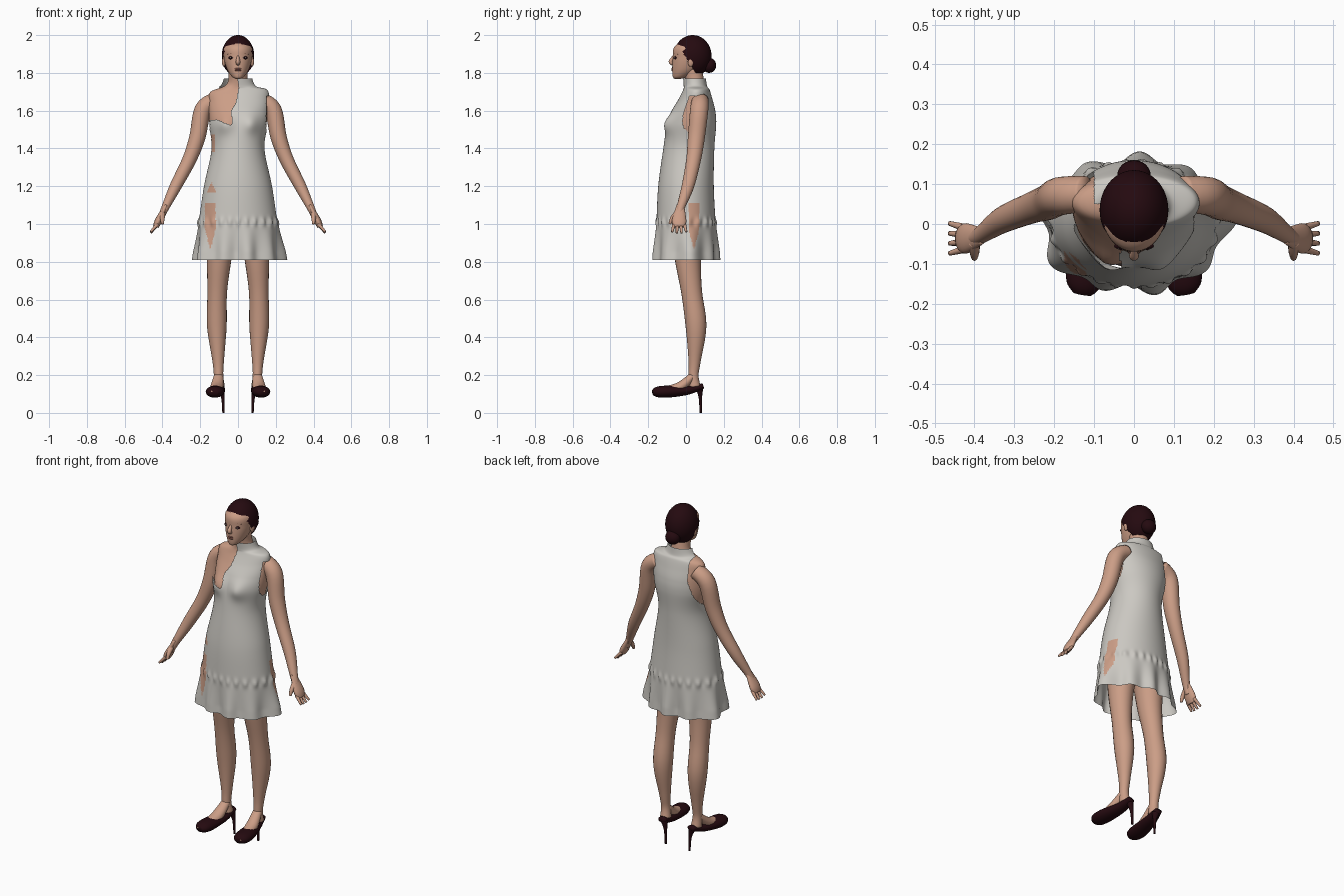
import bpy, bmesh
from math import sin, cos, pi, exp, atan2
from mathutils import Vector

cube = bpy.data.objects.get("Cube")
if cube:
    bpy.data.objects.remove(cube)


def material(name, red, green, blue):
    mat = bpy.data.materials.new(name)
    mat.use_nodes = True
    mat.diffuse_color = (red, green, blue, 1)
    shader = mat.node_tree.nodes["Principled BSDF"]
    shader.inputs["Base Color"].default_value = mat.diffuse_color
    return mat


SKIN = material("skin", .6, .34, .24)
CLOTH = material("off white cloth", .6, .58, .54)
DARK = material("dark hair and leather", .018, .003, .005)
LIPS = material("lips", .36, .14, .11)
BROW = material("brown brow", .16, .07, .045)
WHITE = material("eye white", .6, .56, .52)


def finish(name, bm, materials, rule=None):
    """Apply a face rule (a material number, or None to cut) and make the object."""
    if rule:
        removed = []
        for face in bm.faces:
            choice = rule(*face.calc_center_median())
            if choice is None:
                removed.append(face)
            else:
                face.material_index = choice
        bmesh.ops.delete(bm, geom=removed, context="FACES")
    bmesh.ops.recalc_face_normals(bm, faces=bm.faces)
    for face in bm.faces:
        face.smooth = True
    mesh = bpy.data.meshes.new(name)
    bm.to_mesh(mesh)
    bm.free()
    for mat in materials:
        mesh.materials.append(mat)
    bpy.context.collection.objects.link(bpy.data.objects.new(name, mesh))


def spline(rows, steps):
    """Catmull-Rom interpolation of the rows, number by number."""
    rows = [rows[0], *rows, rows[-1]]
    smooth = []
    for before, start, end, after in zip(rows, rows[1:], rows[2:], rows[3:]):
        for step in range(steps):
            t = step / steps
            smooth.append([b + t / 2 * (c - a + t * (2 * a - 5 * b + 4 * c - d + t * (3 * (b - c) + d - a)))
                           for a, b, c, d in zip(before, start, end, after)])
    return smooth + [rows[-1]]


def skin_rings(name, rings, materials, caps=True, warp=None, rule=None):
    """Join rings of points into one surface."""
    bm = bmesh.new()
    loops = []
    for ring in rings:
        if warp:
            for point in ring:
                warp(point)
        loops.append([bm.verts.new(point) for point in ring])
    for low, high in zip(loops, loops[1:]):
        for k in range(len(low)):
            bm.faces.new((low[k - 1], low[k], high[k], high[k - 1]))
    if caps:
        bm.faces.new(loops[0])
        bm.faces.new(loops[-1])
    finish(name, bm, materials, rule)


def ellipse(centre, across, along, segments):
    angles = [2 * pi * k / segments for k in range(segments)]
    return [centre + across * cos(angle) + along * sin(angle) for angle in angles]


def level(name, rows, materials, segments=48, steps=6, **options):
    """Stack level ellipses from rows of (z, half width, y, half depth)."""
    rings = [ellipse(Vector((0, y, z)), Vector((width, 0, 0)), Vector((0, depth, 0)), segments)
             for z, width, y, depth in spline(rows, steps)]
    skin_rings(name, rings, materials, **options)


def tube(name, rows, mat, side=1, flat=1, wide=(1, 0, 0), segments=24):
    """Sweep an ellipse along rows of (x, y, z, radius), thinned by flat."""
    rows = spline(rows, 5)
    points = [Vector((side * x, y, z)) for x, y, z, radius in rows]
    rings = []
    for i, point in enumerate(points):
        ahead = points[min(i + 1, len(points) - 1)] - points[max(i - 1, 0)]
        ahead.normalize()
        across = Vector(wide)
        across = (across - ahead * across.dot(ahead)).normalized() * rows[i][-1]
        rings.append(ellipse(point, across, ahead.cross(across) * flat, segments))
    skin_rings(name, rings, [mat])


def blob(name, centre, size, mat, rule=None, segments=24):
    bm = bmesh.new()
    bmesh.ops.create_uvsphere(bm, u_segments=segments, v_segments=segments // 2, radius=1)
    for vert in bm.verts:
        vert.co = Vector([c * s + o for c, s, o in zip(vert.co, size, centre)])
    finish(name, bm, [mat], rule)


def bust(point):
    if point.y < 0:
        across = (abs(point.x) - .07) / .045
        up = (point.z - 1.53) / .05
        point.y -= .025 * exp(-across ** 2 - up ** 2)


def drape(point):
    """Bust shape above, gathers at the seam and growing folds in the ruffle."""
    bust(point)
    angle = atan2(point.y, point.x)
    fold = min(max((1.02 - point.z) * 6, 0), 1)
    seam = exp(-((point.z - 1.01) / .02) ** 2)
    waves = sin(9 * angle + .6) + sin(5 * angle + 1) / 2
    scale = 1 + fold * .065 * waves + seam * (.015 + .03 * sin(23 * angle))
    point.x *= scale
    point.y *= scale


def dress_rule(x, y, z):
    # Armholes and the bare right shoulder
    if 1.46 < z < 1.68 and abs(x) > .15:
        return None
    if z > 1.45 and x < -.1 - max(0, 1.62 - z) / 4 and (y > 0 or z > 1.55):
        return None
    neckline = -.035 + .035 * min(max((z - 1.6) / .08, 0), 1) + .003 * sin(70 * z)
    if y < .05 and x < neckline and z > 1.52 + .4 * (-x - .03):
        return None
    # Tapered side openings
    if .87 < z < 1.11:
        reach = min(.028, (z - .86) / 4)
        if (x > .1 and abs(y - .042) < reach) or (y < 0 and abs(x + .147) < reach):
            return 1
    if y < 0 and 1.17 < z < 1.22 and abs(x + .14) < (1.22 - z) / 2:
        return 1
    if x < -.122 and y < 0 and 1.38 < z < 1.47:
        return 1
    return 0


def hair_rule(x, y, z):
    return 0 if z > 1.8 and y > -.055 + .62 * (1.97 - z) else None


# Torso and dress share the bodice profile
bodice = [(1.71, .155, .055, .07), (1.66, .165, .05, .09), (1.6, .165, .04, .115),
          (1.53, .16, .03, .13), (1.4, .14, .015, .135)]
collar = [(1.77, .075, .045, .06), (1.73, .095, .05, .062)]
skirt = [(1.2, .18, 0, .147), (1, .21, 0, .157), (.81, .24, 0, .167)]
neck = [(1.82, .05, .035, .05), (1.74, .06, .05, .05)]
hips = [(1.2, .14, .02, .11), (1, .16, .01, .11), (.93, .13, .01, .09)]
ease = .01
body = [(z - ease, width - ease, y, depth - ease) for z, width, y, depth in bodice]
level("torso", neck + body + hips, [SKIN], warp=bust)
level("dress", collar + bodice + skirt, [CLOTH, SKIN], segments=192, steps=18,
      caps=False, warp=drape, rule=dress_rule)

# Head, face and hair
level("head", [(1.768, .01, -.045, .015), (1.78, .032, -.03, .04), (1.82, .058, 0, .073),
               (1.88, .075, .02, .09), (1.94, .073, .026, .086), (1.99, .01, .03, .015)], [SKIN])
tube("nose", [(0, -.062, 1.893, .005), (0, -.08, 1.86, .012), (0, -.068, 1.848, .01)], SKIN)
for lip, height in (("upper_lip", 1.822), ("lower_lip", 1.814)):
    blob(lip, (0, -.065, height), (.019, .012, .006), LIPS)
blob("hair_cap", (0, .035, 1.89), (.086, .1, .11), DARK, hair_rule, segments=128)
blob("hair_bun", (0, .122, 1.84), (.042, .038, .04), DARK)

for side, word in ((1, "left_"), (-1, "right_")):
    # Eye, brow and ear
    for part, width, depth, height, mat in (("lashes", .017, .008, .009, DARK),
                                            ("eye", .013, .01, .005, WHITE),
                                            ("iris", .006, .011, .006, DARK)):
        blob(word + part, (side * .033, -.055, 1.88), (width, depth, height), mat)
    tube(word + "brow", [(.016, -.064, 1.899, .002), (.036, -.057, 1.904, .002), (.054, -.043, 1.899, .001)],
         BROW, side, wide=(0, 1, 0), segments=8)
    blob(word + "ear", (side * .075, .025, 1.86), (.01, .016, .027), SKIN)

    # Arm, palm, fingers and thumb
    tube(word + "arm", [(.12, .075, 1.655, .045), (.185, .07, 1.605, .048), (.215, .055, 1.46, .045),
                        (.258, .04, 1.34, .039), (.33, .01, 1.2, .033), (.388, -.03, 1.08, .021),
                        (.41, -.035, 1.03, .018)],
         SKIN, side, flat=.95, wide=(0, 1, 0))
    tube(word + "palm", [(.38, -.03, 1.1, .02), (.42, -.036, 1.02, .038), (.435, -.036, .985, .03)],
         SKIN, side, flat=.5, wide=(0, 1, 0))
    for finger in range(4):
        spread = finger - 1.5
        tube(f"{word}finger_{finger + 1}",
             [(.425, -.036 + spread * .018, 1, .01),
              (.462, -.036 + spread * .025, .95 + abs(spread) * .006, .006)], SKIN, side, segments=12)
    tube(word + "thumb", [(.4, -.045, 1.06, .015), (.4, -.072, 1.03, .012), (.4, -.086, 1, .007)],
         SKIN, side, segments=12)

    # Leg, foot and peeping toes
    tube(word + "leg", [(.09, .01, 1, .085), (.1, .01, .82, .066), (.11, .03, .64, .052),
                        (.112, .053, .46, .052), (.105, .046, .28, .031), (.103, .04, .2, .025),
                        (.1, .045, .14, .03)], SKIN, side, flat=1.06)
    tube(word + "foot", [(.12, -.11, .115, .03), (.112, -.03, .138, .034), (.102, .04, .2, .024)],
         SKIN, side, flat=.8)
    for toe in range(2):
        blob(f"{word}toe_{toe + 1}", (side * (.12 + toe * .018), -.162, .115), (.01, .015, .01), SKIN, segments=12)

    # Pump with a thin heel
    tube(word + "shoe", [(.13, -.175, .107, .024), (.126, -.15, .111, .043), (.12, -.09, .113, .048),
                         (.104, .01, .12, .036), (.094, .09, .142, .022)], DARK, side, flat=.66)
    tube(word + "heel", [(.09, .072, .13, .02), (.08, .076, .08, .009), (.077, .078, 0, .006)],
         DARK, side, segments=16)
